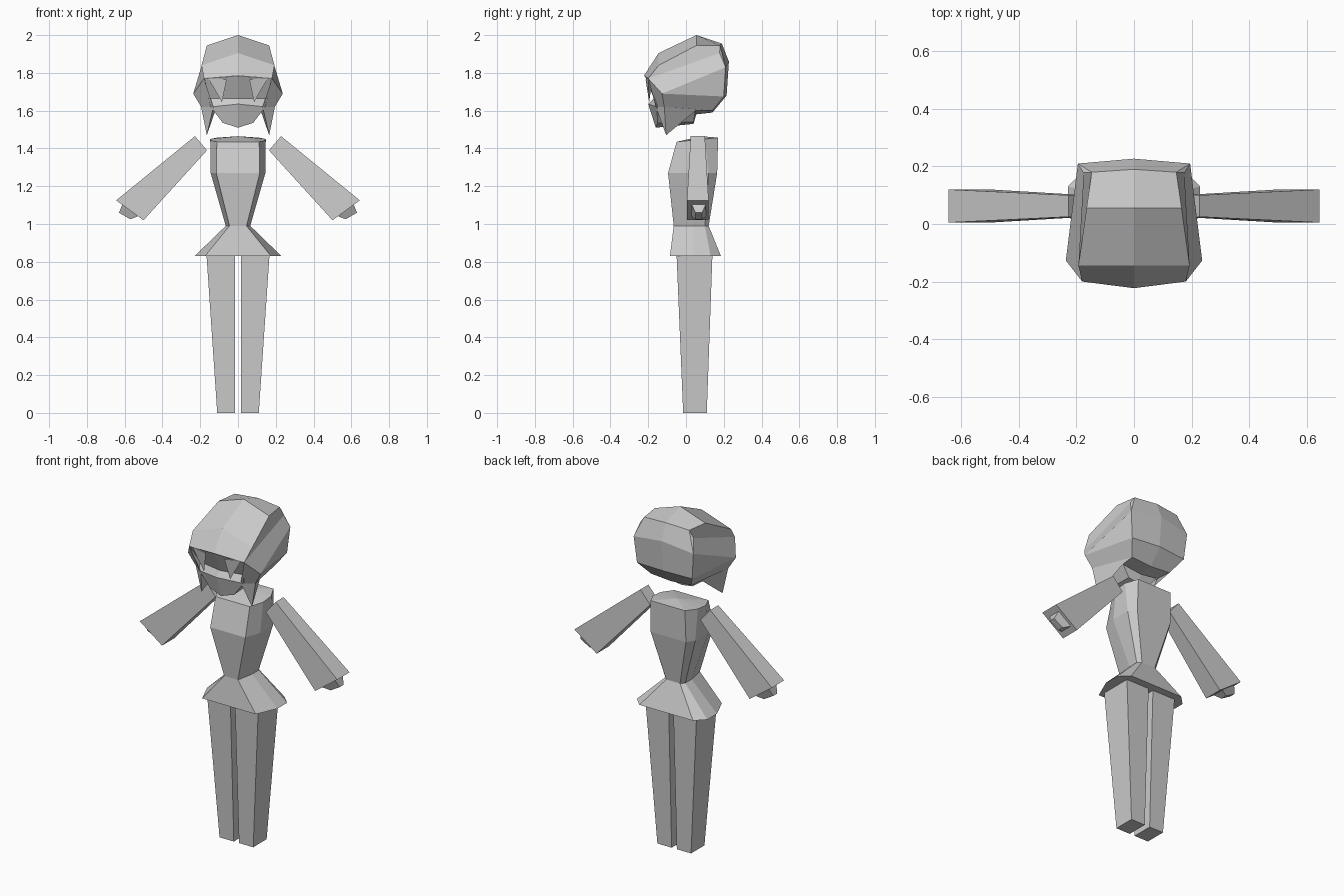
import bpy
import bmesh
from mathutils import Vector

default_cube = bpy.data.objects.get("Cube")
if default_cube:
    bpy.data.objects.remove(default_cube, do_unlink=True)

# One plain material for the whole figure
grey = bpy.data.materials.new("plain_grey")
grey.use_nodes = True
shade = (0.6, 0.6, 0.6, 1)
grey.diffuse_color = shade
grey.node_tree.nodes["Principled BSDF"].inputs["Base Color"].default_value = shade


def build(name, polygons, mirrored=False):
    """Make a flat-shaded object from polygons given as lists of points."""
    mesh_builder = bmesh.new()
    for sign in ((1, -1) if mirrored else (1,)):
        for polygon in polygons:
            corners = [mesh_builder.verts.new((sign * x, y, z)) for x, y, z in polygon]
            mesh_builder.faces.new(corners)
    bmesh.ops.remove_doubles(mesh_builder, verts=mesh_builder.verts, dist=0.0005)
    bmesh.ops.recalc_face_normals(mesh_builder, faces=mesh_builder.faces)
    mesh = bpy.data.meshes.new(name)
    mesh_builder.to_mesh(mesh)
    mesh_builder.free()
    mesh.materials.append(grey)
    part = bpy.data.objects.new(name, mesh)
    bpy.context.scene.collection.objects.link(part)
    return part


def bridge(lower, upper):
    """Quads between two closed rings of equal length."""
    count = len(lower)
    return [[lower[i], lower[(i + 1) % count], upper[(i + 1) % count], upper[i]]
            for i in range(count)]


def loft(rings):
    """Closed tube through a list of rings."""
    polygons = [rings[0], rings[-1]]
    for lower, upper in zip(rings, rings[1:]):
        polygons += bridge(lower, upper)
    return polygons


def strip(middle, side):
    """Quads from the centre line out to a side line."""
    return [[middle[i], side[i], side[i + 1], middle[i + 1]]
            for i in range(len(middle) - 1)]


def octagon(half_front, half_side, depths, height, tilt=0):
    """Body ring: flat front and back, bevelled corners."""
    front, side_front, side_back, back = depths
    right = [(half_front, front), (half_side, side_front),
             (half_side, side_back), (half_front, back)]
    outline = right + [(-x, y) for x, y in reversed(right)]
    return [(x, y, height + tilt * y) for x, y in outline]


def rectangle(x_range, y_range, height):
    (left, right), (front, back) = x_range, y_range
    return [(left, front, height), (right, front, height),
            (right, back, height), (left, back, height)]


def slanted(top, bottom, y_range):
    """Rectangle spanning two points of the front outline."""
    front, back = y_range
    return [(top[0], front, top[1]), (bottom[0], front, bottom[1]),
            (bottom[0], back, bottom[1]), (top[0], back, top[1])]


# Skirt and torso share the waist ring
hem = octagon(0.175, 0.23, (-0.085, 0.04, 0.13, 0.185), 0.83)
waist = octagon(0.045, 0.065, (-0.065, 0.04, 0.1, 0.12), 0.99)
bust = octagon(0.115, 0.145, (-0.095, 0, 0.12, 0.165), 1.27)
shoulders = octagon(0.112, 0.147, (-0.05, 0.025, 0.1, 0.17), 1.44, 0.1)
build("skirt", loft([hem, waist]))
collar = (0, 0.08, 1.465)
shoulder_cap = [[shoulders[i - 1], shoulders[i], collar] for i in range(len(shoulders))]
build("torso", [waist] + bridge(waist, bust) + bridge(bust, shoulders) + shoulder_cap)

# Tapered legs
foot = rectangle((0.017, 0.11), (-0.015, 0.11), 0)
hip = rectangle((0.015, 0.167), (-0.05, 0.14), 0.84)
build("legs", loft([foot, hip]), mirrored=True)

# Flared sleeves and small hands
armhole = slanted((0.228, 1.465), (0.164, 1.39), (0.025, 0.1))
cuff = slanted((0.645, 1.125), (0.5, 1.02), (0.005, 0.12))
build("sleeves", loft([armhole, cuff]), mirrored=True)
wrist = slanted((0.612, 1.105), (0.53, 1.04), (0.03, 0.105))
fingers = slanted((0.63, 1.06), (0.57, 1.025), (0.05, 0.085))
build("hands", loft([wrist, fingers]), mirrored=True)

# Hair cap: centre line and side line, from fringe over the crown to the nape
middle = [(0, y, z) for y, z in (
    (-0.223, 1.785), (-0.145, 1.905), (0.055, 2), (0.19, 1.955),
    (0.227, 1.86), (0.215, 1.68), (0.14, 1.59), (0.05, 1.58))]
side = [(0.18, -0.2, 1.77), (0.193, -0.145, 1.84), (0.165, 0.055, 1.945),
        (0.147, 0.18, 1.945), (0.195, 0.21, 1.83), (0.18, 0.2, 1.675),
        (0.13, 0.14, 1.6), (0.12, 0.05, 1.6)]
fringe, temple, crown, crown_back, back, back_low, nape, neck = side
band_back = (0.175, 0.178, 1.905)
ear = (0.237, -0.127, 1.69)
cheek = (0.195, -0.115, 1.62)
inner_cheek = (0.13, -0.16, 1.62)
strand_tip = (0.165, -0.105, 1.47)
hair = strip(middle, side) + [
    [fringe, temple, crown, crown_back, band_back],
    [crown_back, back, band_back],
    [fringe, band_back, back, ear],
    [ear, back, back_low],
    [ear, back_low, nape, cheek],
    [cheek, nape, neck, strand_tip],
    [strand_tip, neck, inner_cheek],
    [cheek, strand_tip, inner_cheek],
    [fringe, ear, cheek, inner_cheek]]
build("hair", hair, mirrored=True)

# Face: recessed eyes, lip ledge, chin and underside
face_middle = [(0, y, z) for y, z in (
    (-0.218, 1.784), (-0.17, 1.665), (-0.2, 1.635),
    (-0.16, 1.51), (0.04, 1.53), (0.06, 1.6))]
face_side = [(0.178, -0.196, 1.77), (0.15, -0.14, 1.665), (0.145, -0.155, 1.62),
             (0.08, -0.15, 1.535), (0.07, 0.04, 1.54), (0.12, 0.05, 1.605)]
brow, eye, lip, chin, throat, jaw_back = face_side
jaw = [[lip, chin, throat, jaw_back], [brow, eye, lip], [brow, lip, jaw_back]]
build("face", strip(face_middle, face_side) + jaw, mirrored=True)

# Pointed locks hanging from the fringe
outer, inner, point = (0.16, -0.2, 1.775), (0.06, -0.214, 1.765), (0.085, -0.195, 1.645)
root = Vector(outer).lerp(Vector(inner), 0.5) + Vector((0, 0.03, 0))
lock = [[outer, inner, point], [inner, root, point], [root, outer, point], [outer, root, inner]]
build("fringe_locks", lock, mirrored=True)
